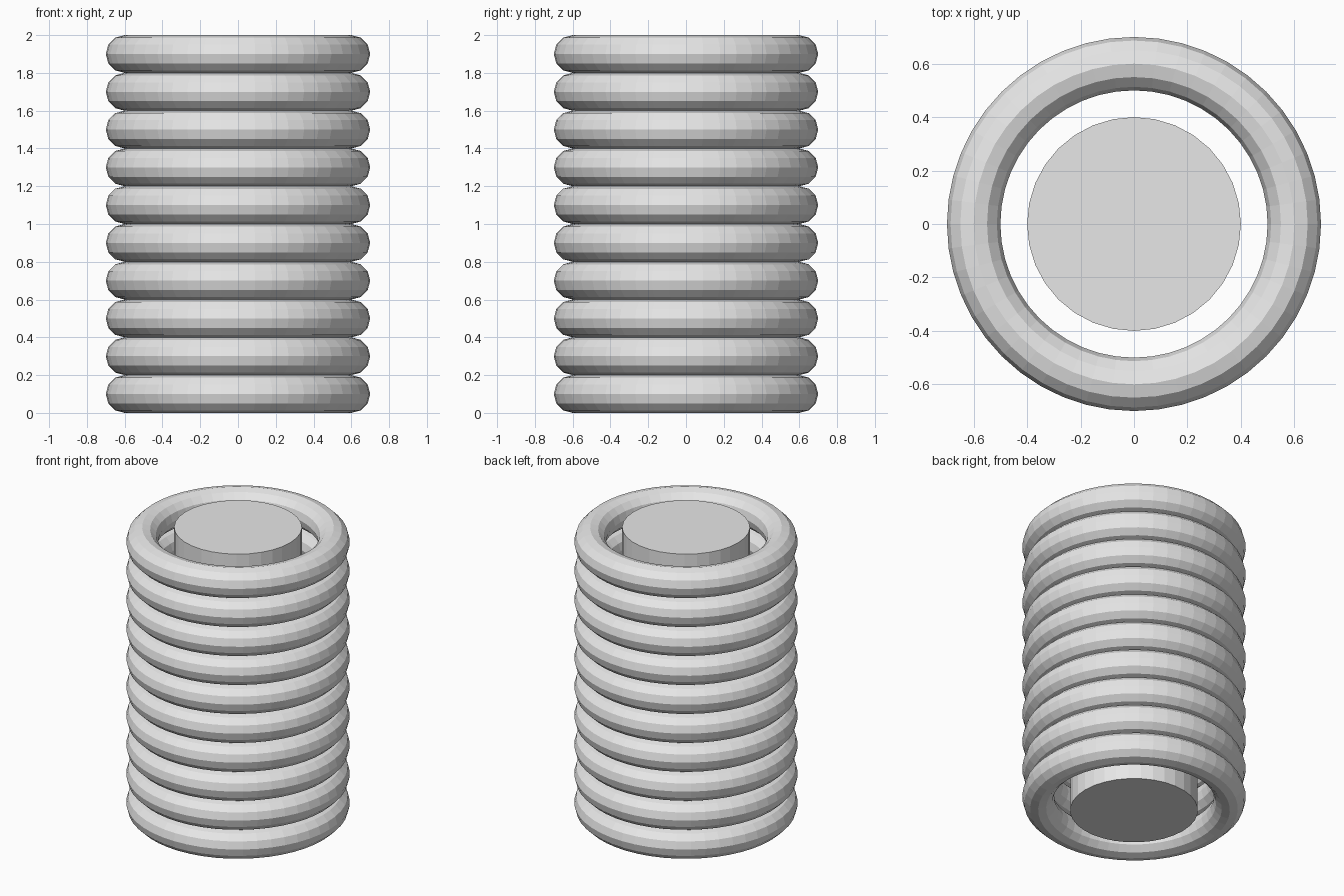
import bpy

if "Cube" in bpy.data.objects:
    bpy.data.objects.remove(bpy.data.objects["Cube"])

RINGS = 10
TUBE = 0.1

grey = bpy.data.materials.new("light_grey")
grey.diffuse_color = (0.8, 0.8, 0.8, 1.0)
grey.use_nodes = True
grey.node_tree.nodes["Principled BSDF"].inputs["Base Color"].default_value = grey.diffuse_color

# Central core rod
bpy.ops.mesh.primitive_cylinder_add(vertices=32, radius=0.4, depth=2.0, location=(0, 0, 1.0))
core = bpy.context.object
core.name = "core"
core.data.materials.append(grey)

# Stack of touching rings around the core
for i in range(RINGS):
    bpy.ops.mesh.primitive_torus_add(
        major_radius=0.6, minor_radius=TUBE, major_segments=48, minor_segments=12,
        location=(0, 0, TUBE + 2 * TUBE * i))
    ring = bpy.context.object
    ring.name = f"coil_ring_{i + 1}"
    ring.data.materials.append(grey)
